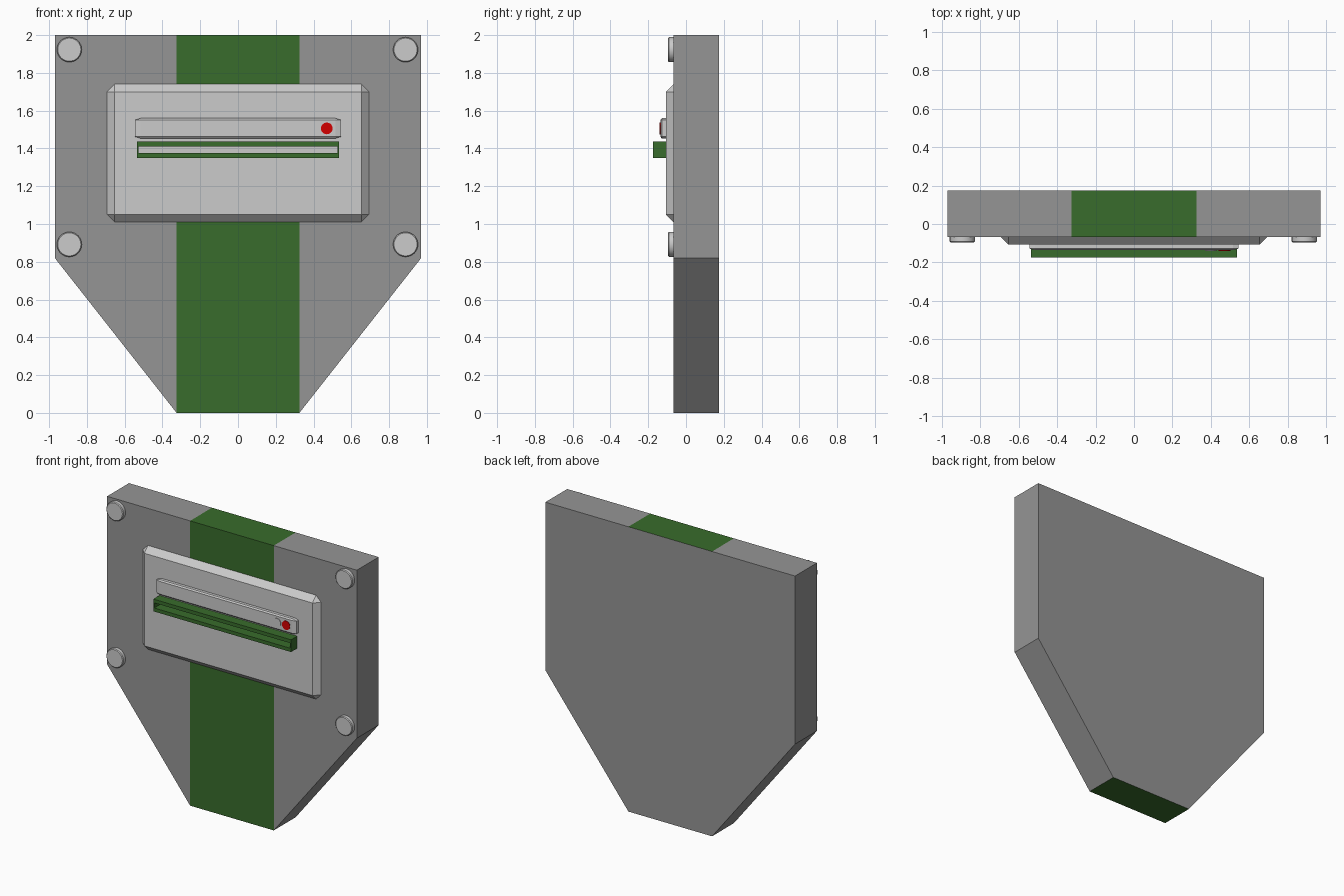
import bpy, bmesh, math
from mathutils import Matrix

if "Cube" in bpy.data.objects:
    bpy.data.objects.remove(bpy.data.objects["Cube"])

FRONT, BACK = -0.067, 0.175   # plate faces
PANEL = -0.107                # raised panel face


def material(name, color):
    m = bpy.data.materials.new(name)
    m.diffuse_color = color
    m.use_nodes = True
    m.node_tree.nodes["Principled BSDF"].inputs["Base Color"].default_value = m.diffuse_color
    return m


green = material("green", (0.04, 0.15, 0.025, 1))
red = material("red", (0.65, 0.0, 0.0, 1))
grey = material("grey", (0.3, 0.3, 0.3, 1))


def finish(bm, name, *mats):
    bmesh.ops.recalc_face_normals(bm, faces=bm.faces)
    me = bpy.data.meshes.new(name)
    bm.to_mesh(me)
    bm.free()
    ob = bpy.data.objects.new(name, me)
    bpy.context.collection.objects.link(ob)
    for m in mats:
        me.materials.append(m)
    return ob


def chamfered_box(name, hx, z0, z1, y0, y1, cx, cz, cy):
    """Box on a backing surface at y0, chamfered around its front at y1 (cut corners)."""
    bm = bmesh.new()
    hz, zc = (z1 - z0) / 2, (z0 + z1) / 2

    def loop(y):
        pts = []
        for sx, sz in ((1, 1), (-1, 1), (-1, -1), (1, -1)):
            pair = [(sx * hx, y, zc + sz * (hz - cz)), (sx * (hx - cx), y, zc + sz * hz)]
            pts += pair if sx * sz > 0 else pair[::-1]
        return [bm.verts.new(p) for p in pts]

    base, rim = loop(y0), loop(y1 + cy)
    front = [bm.verts.new((sx * (hx - cx), y1, zc + sz * (hz - cz)))
             for sx, sz in ((1, 1), (-1, 1), (-1, -1), (1, -1))]
    for i in range(8):
        j = (i + 1) % 8
        bm.faces.new((base[i], base[j], rim[j], rim[i]))
    for i in range(4):
        a, b, c = rim[2 * i], rim[2 * i + 1], rim[(2 * i + 2) % 8]
        bm.faces.new((a, b, front[i]))
        bm.faces.new((b, c, front[(i + 1) % 4], front[i]))
    bm.faces.new(front)
    bm.faces.new(base)
    return finish(bm, name)


def disc(name, x, z, r, y0, y1, bevel=0.0, mat=None):
    """Round stud facing -y."""
    bm = bmesh.new()
    rot = Matrix.Translation((x, (y0 + y1) / 2, z)) @ Matrix.Rotation(math.pi / 2, 4, 'X')
    bmesh.ops.create_cone(bm, cap_ends=True, segments=32, radius1=r, radius2=r,
                          depth=abs(y1 - y0), matrix=rot)
    if bevel:
        rim = [e for e in bm.edges if all(abs(v.co.y - y1) < 1e-4 for v in e.verts)]
        bmesh.ops.bevel(bm, geom=rim, offset=bevel, segments=1, affect='EDGES')
    ob = finish(bm, name, *([mat] if mat else []))
    bpy.ops.object.select_all(action='DESELECT')
    bpy.context.view_layer.objects.active = ob
    ob.select_set(True)
    bpy.ops.object.shade_smooth_by_angle(angle=math.radians(35))


# Shield-shaped plate with green centre stripe on front, top and bottom
bm = bmesh.new()
outline = [(-0.325, 0), (0.325, 0), (0.97, 0.82), (0.97, 2),
           (0.325, 2), (-0.325, 2), (-0.97, 2), (-0.97, 0.82)]
f = [bm.verts.new((x, FRONT, z)) for x, z in outline]
b = [bm.verts.new((x, BACK, z)) for x, z in outline]
bm.faces.new(b)
for ids in ((0, 1, 4, 5), (1, 2, 3, 4), (5, 6, 7, 0)):
    face = bm.faces.new([f[i] for i in ids])
    face.material_index = int(ids[0] == 0)
for i in range(8):
    j = (i + 1) % 8
    face = bm.faces.new((f[i], f[j], b[j], b[i]))
    face.material_index = int(i in (0, 4))
finish(bm, "plate", grey, green)

# Raised panel and indicator bar
chamfered_box("raised_panel", 0.693, 1.01, 1.74, FRONT + 0.02, PANEL, 0.04, 0.04, 0.04)
chamfered_box("indicator_bar", 0.545, 1.453, 1.56, PANEL + 0.01, -0.136, 0.03, 0.009, 0.008)

# Indicator lamps
disc("grey_lamp", 0.40, 1.506, 0.03, -0.12, -0.14)
disc("red_lamp", 0.47, 1.506, 0.031, -0.12, -0.14, mat=red)

# Card slot: thin-ended rectangular frame, open at the front
bm = bmesh.new()
rings = []
for hx, hz in ((0.535, 0.043), (0.528, 0.018)):
    for y in (PANEL, -0.175):
        rings.append([bm.verts.new((sx * hx, y, 1.393 + sz * hz))
                      for sx, sz in ((1, 1), (-1, 1), (-1, -1), (1, -1))])
back_out, front_out, back_in, front_in = rings
for r, s in ((back_out, front_out), (front_out, front_in),
             (front_in, back_in), (back_in, back_out)):
    for i in range(4):
        j = (i + 1) % 4
        bm.faces.new((r[i], r[j], s[j], s[i]))
finish(bm, "card_slot", green)

# Corner studs
for side, x in (("left", -0.893), ("right", 0.887)):
    for level, z in (("upper", 1.923), ("lower", 0.892)):
        disc(f"{level}_{side}_stud", x, z, 0.066, FRONT + 0.01, -0.095, 0.005)
